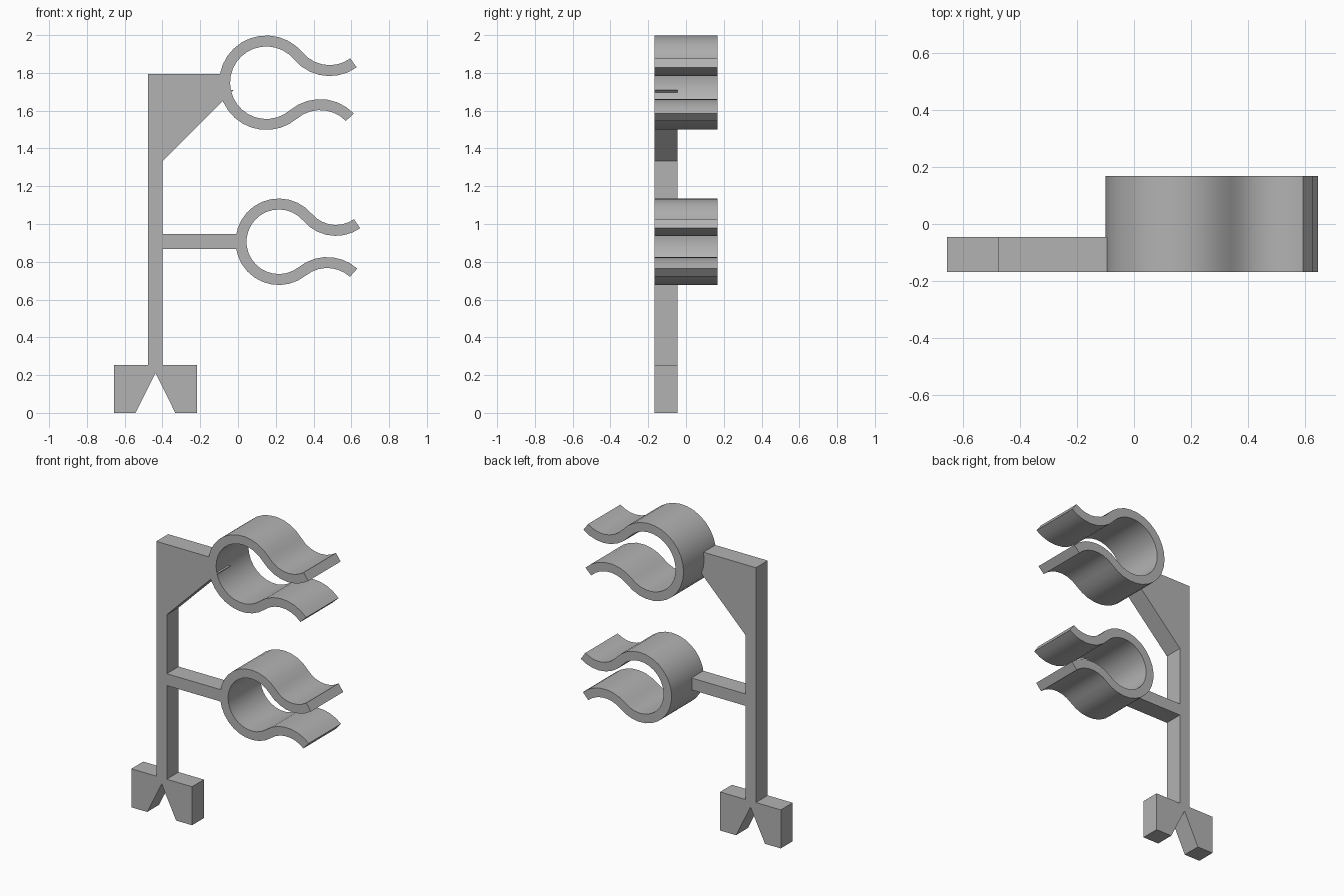
import bpy, bmesh, math
from mathutils import Vector

cube = bpy.data.objects.get("Cube")
if cube:
    bpy.data.objects.remove(cube, do_unlink=True)

# One plain grey for everything
grey = bpy.data.materials.new("plain grey")
grey.use_nodes = True
grey.diffuse_color = (0.45, 0.45, 0.45, 1)
grey.node_tree.nodes["Principled BSDF"].inputs["Base Color"].default_value = grey.diffuse_color

FRONT, BACK, BRACKET_BACK = -0.168, 0.168, -0.045


def extrude(name, faces, y0, y1):
    """Extrude flat (x, z) polygons from y0 to y1 into one solid."""
    bm = bmesh.new()
    for poly in faces:
        bm.faces.new([bm.verts.new((p[0], y0, p[1])) for p in poly])
    bmesh.ops.remove_doubles(bm, verts=bm.verts, dist=1e-5)
    new = bmesh.ops.extrude_face_region(bm, geom=bm.faces[:], use_keep_orig=True)["geom"]
    moved = [g for g in new if isinstance(g, bmesh.types.BMVert)]
    bmesh.ops.translate(bm, verts=moved, vec=(0, y1 - y0, 0))
    bmesh.ops.recalc_face_normals(bm, faces=bm.faces)
    mesh = bpy.data.meshes.new(name)
    bm.to_mesh(mesh)
    bm.free()
    mesh.materials.append(grey)
    obj = bpy.data.objects.new(name, mesh)
    bpy.context.collection.objects.link(obj)
    return obj


def arc(centre, radius, start, end, half):
    """Pairs of (left, right) edge points along a circular strip."""
    n = max(2, round(abs(end - start) / 12))
    pairs = []
    for i in range(n + 1):
        a = math.radians(start + (end - start) * i / n)
        d = Vector((math.cos(a), math.sin(a)))
        side = half if end > start else -half
        pairs.append((centre + d * (radius + side), centre + d * (radius - side)))
    return pairs


def lip(centre, radius, turn, sign):
    """Centre, radius and joint angle of the lip arc tangent to the ring."""
    d = turn - centre
    h = d.y * sign
    r = (d.x ** 2 + h ** 2 - radius ** 2) / (2 * (radius - h))
    c = turn + Vector((0, sign * r))
    joint = c - centre
    return c, r, math.degrees(math.atan2(joint.y, joint.x))


def clip(name, centre, radius, half, top_turn, top_end, low_turn, low_end):
    """Open ring with two outward-curling lips."""
    centre = Vector(centre)
    tc, tr, ta = lip(centre, radius, Vector(top_turn), 1)
    lc, lr, la = lip(centre, radius, Vector(low_turn), -1)
    strip = arc(tc, tr, top_end, ta - 180, half)
    strip += arc(centre, radius, ta, la + 360, half)[1:]
    strip += arc(lc, lr, la + 180, low_end, half)[1:]
    quads = [(a[0], a[1], b[1], b[0]) for a, b in zip(strip, strip[1:])]
    obj = extrude(name, quads, FRONT, BACK)
    bpy.ops.object.select_all(action="DESELECT")
    obj.select_set(True)
    bpy.context.view_layer.objects.active = obj
    bpy.ops.object.shade_smooth_by_angle(angle=math.radians(30))


# Clips
clip("upper_clip", (0.15, 1.748), 0.221, 0.029,
     (0.485, 1.812), -54, (0.435, 1.632), 44)
clip("lower_clip", (0.216, 0.906), 0.2, 0.029,
     (0.518, 0.966), -55, (0.472, 0.796), 48)

# Post with notched foot and corner gusset
post_outline = [
    (-0.657, 0), (-0.542, 0), (-0.437, 0.212), (-0.332, 0), (-0.216, 0),
    (-0.216, 0.253), (-0.4, 0.253), (-0.4, 1.333), (-0.022, 1.709),
    (-0.05, 1.709), (-0.07, 1.795), (-0.476, 1.795), (-0.476, 0.253), (-0.657, 0.253),
]
extrude("post_and_foot", [post_outline], FRONT, BRACKET_BACK)

# Arm carrying the lower clip
arm_outline = [(-0.4, 0.868), (0.02, 0.868), (0.02, 0.946), (-0.4, 0.946)]
extrude("lower_arm", [arm_outline], FRONT, BRACKET_BACK)
